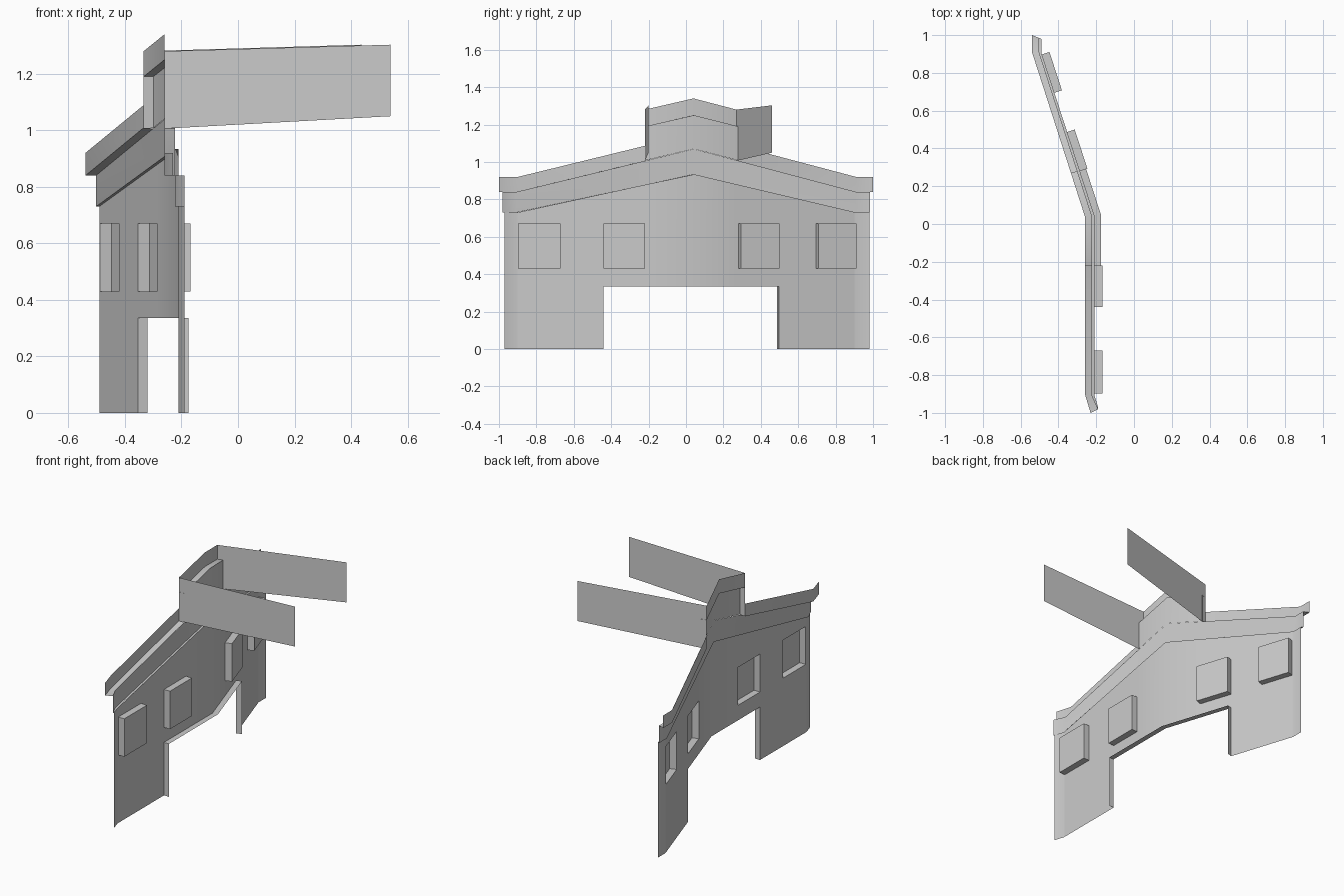
import bpy
import math

if "Cube" in bpy.data.objects:
    bpy.data.objects.remove(bpy.data.objects["Cube"])


def interp(table, y):
    """Piecewise linear lookup in [(y, value), ...]."""
    for (y0, v0), (y1, v1) in zip(table, table[1:]):
        if y <= y1:
            return v0 + (v1 - v0) * (y - y0) / (y1 - y0)
    return table[-1][1]


# Plan outlines as (y, x): bent facade with short returns at both ends
WALL = [(-0.97, -0.19), (-0.905, -0.21), (0.045, -0.21), (0.905, -0.49), (0.98, -0.49)]
FRIEZE = [(-0.98, -0.19), (-0.907, -0.223), (0.042, -0.223), (0.908, -0.502), (0.985, -0.502)]
CORNICE = [(-1.0, -0.23), (-0.90, -0.26), (0.04, -0.26), (0.91, -0.54), (1.0, -0.54)]


def gable(y, end, peak):
    return interp([(-1, end), (-0.9, end), (0.04, peak), (0.91, end), (1, end)], y)


def row(plan, ys, end, peak):
    return [(interp(plan, y), y, gable(y, end, peak)) for y in ys]


def make(name, faces):
    """Mesh from loose face corner lists, welding shared corners."""
    index, polys = {}, []
    for f in faces:
        polys.append([index.setdefault(tuple(round(c, 5) for c in p), len(index)) for p in f])
    me = bpy.data.meshes.new(name)
    me.from_pydata(list(index), [], polys)
    me.update()
    ob = bpy.data.objects.new(name, me)
    bpy.context.collection.objects.link(ob)
    bpy.ops.object.select_all(action='DESELECT')
    ob.select_set(True)
    bpy.context.view_layer.objects.active = ob
    bpy.ops.object.shade_smooth_by_angle(angle=math.radians(30))
    return ob


def strips(rows):
    """Quads between successive rows of points, facing the street (-x)."""
    return [[a[i], b[i], b[i + 1], a[i + 1]]
            for a, b in zip(rows, rows[1:]) for i in range(len(a) - 1)]


# Street wall: grid of cells with openings left out
DOOR = (-0.44, 0.487)
WINDOWS = [(-0.897, -0.67), (-0.44, -0.22), (0.28, 0.487), (0.695, 0.898)]
Z_DOOR, Z_SILL, Z_HEAD = 0.335, 0.43, 0.67
cols = sorted({y for y, _ in WALL} | {y for w in WINDOWS for y in w})
levels = [0, Z_DOOR, Z_SILL, Z_HEAD, None]


def wall_point(y, z):
    return (interp(WALL, y), y, gable(y, 0.73, 0.935) if z is None else z)


cells = []
for y0, y1 in zip(cols, cols[1:]):
    mid = (y0 + y1) / 2
    for k, (z0, z1) in enumerate(zip(levels, levels[1:])):
        if k == 0 and DOOR[0] < mid < DOOR[1]:
            continue
        if k == 2 and any(a < mid < b for a, b in WINDOWS):
            continue
        cells.append([wall_point(y0, z0), wall_point(y0, z1),
                      wall_point(y1, z1), wall_point(y1, z0)])
make("street_wall", cells)


def inward(p, d):
    """Move a wall point into the building, square to its wing."""
    bend = 0.0 if p[1] < 0 else (0.5 if p[1] < 0.1 else 1.0)
    a = bend * math.radians(18)
    return (p[0] + d * math.cos(a), p[1] + d * math.sin(a), p[2])


# Recessed windows: four reveals and a blind pane
for n, (a, b) in enumerate(WINDOWS):
    ring = [wall_point(a, Z_SILL), wall_point(a, Z_HEAD),
            wall_point(b, Z_HEAD), wall_point(b, Z_SILL)]
    back = [inward(p, 0.042) for p in ring]
    faces = [[ring[i], ring[(i + 1) % 4], back[(i + 1) % 4], back[i]] for i in range(4)]
    make(f"window_recess_{n + 1}", faces + [back])

# Entrance reveals: jambs and soffit
edge = [wall_point(DOOR[0], 0), wall_point(DOOR[0], Z_DOOR), wall_point(0.045, Z_DOOR),
        wall_point(DOOR[1], Z_DOOR), wall_point(DOOR[1], 0)]
make("entrance_reveal", strips([edge, [inward(p, 0.035) for p in edge]]))

# Frieze band with its small ledge
wall_ys, fr_ys, co_ys = ([y for y, _ in t] for t in (WALL, FRIEZE, CORNICE))
make("frieze", strips([row(WALL, wall_ys, 0.73, 0.935),
                       row(FRIEZE, fr_ys, 0.73, 0.935),
                       row(FRIEZE, fr_ys, 0.84, 1.07)]))

# Cornice on each wing, stopping at the raised centre
for name, f, c in (("left_cornice", fr_ys[:2] + [-0.22], co_ys[:2] + [-0.22]),
                   ("right_cornice", [0.281] + fr_ys[3:], [0.27] + co_ys[3:])):
    make(name, strips([row(FRIEZE, f, 0.84, 1.07),
                       row(CORNICE, c, 0.84, 1.07),
                       row(CORNICE, c, 0.92, 1.15)]))

# Raised centre: parapet face, soffit and top band


def crown(plan, ys, end, peak):
    return [(interp(plan, y), y, z) for y, z in zip(ys, (end, peak, end))]


inner, outer = [-0.22, 0.042, 0.281], [-0.22, 0.04, 0.27]
make("parapet", strips([crown(FRIEZE, inner, 1.008, 1.07),
                        crown(FRIEZE, inner, 1.19, 1.25),
                        crown(CORNICE, outer, 1.19, 1.25),
                        crown(CORNICE, outer, 1.28, 1.34)]))

# Thin side panels running back from the parapet
for name, y, end in (("left_side_panel", -0.22, (0.54, -0.20)),
                     ("right_side_panel", 0.27, (0.437, 0.46))):
    x = interp(CORNICE, y)
    make(name, [[(x, y, 1.006), (*end, 1.05), (*end, 1.303), (x, y, 1.28)]])
